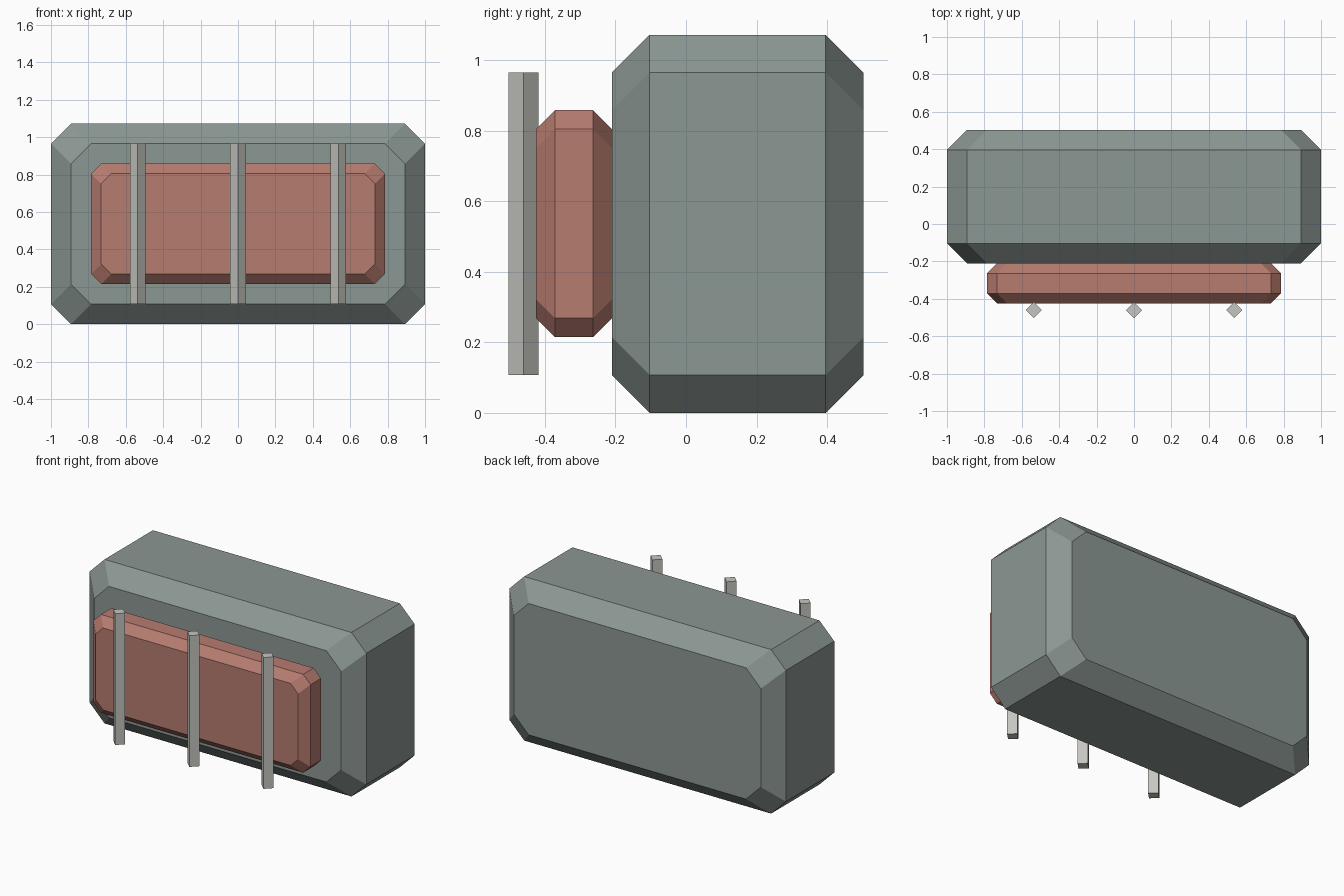
import bpy, bmesh
from math import pi

if "Cube" in bpy.data.objects:
    bpy.data.objects.remove(bpy.data.objects["Cube"])


def finish(name, bm, color):
    bmesh.ops.recalc_face_normals(bm, faces=bm.faces)
    mesh = bpy.data.meshes.new(name)
    bm.to_mesh(mesh)
    bm.free()
    obj = bpy.data.objects.new(name, mesh)
    bpy.context.collection.objects.link(obj)
    mat = bpy.data.materials.new(name + "_color")
    mat.diffuse_color = (*color, 1)
    mat.use_nodes = True
    mat.node_tree.nodes["Principled BSDF"].inputs["Base Color"].default_value = mat.diffuse_color
    mesh.materials.append(mat)
    return obj


def octagon(w, h, c, cz):
    """Rectangle outline in x/z with corners cut by c."""
    pts = [(w - c, h), (w, h - c), (w, c - h), (w - c, -h)]
    pts += [(-x, z) for x, z in reversed(pts)]
    return [(x, cz + z) for x, z in pts]


def chamfered_block(name, w, z0, z1, y0, y1, c, color):
    """Cut-corner slab whose front and back rims are chamfered by c."""
    bm = bmesh.new()
    cz, h = (z0 + z1) / 2, (z1 - z0) / 2
    rings = []
    for y, inset in ((y0, c), (y0 + c, 0), (y1 - c, 0), (y1, c)):
        outline = octagon(w - inset, h - inset, c, cz)
        rings.append([bm.verts.new((x, y, z)) for x, z in outline])
    for a, b in zip(rings, rings[1:]):
        for i in range(8):
            j = (i + 1) % 8
            bm.faces.new((a[i], a[j], b[j], b[i]))
    bm.faces.new(rings[0])
    bm.faces.new(rings[-1])
    return finish(name, bm, color)


# Main housing
chamfered_block("housing", 1.0, 0.0, 1.072, -0.21, 0.503, 0.107, (0.26, 0.31, 0.29))

# Raised red lens panel on the front
chamfered_block("lens_panel", 0.785, 0.215, 0.858, -0.425, -0.21, 0.0535, (0.47, 0.20, 0.16))

# Three diamond-section guard bars
for i, side in enumerate(("left", "middle", "right")):
    bm = bmesh.new()
    bmesh.ops.create_cone(bm, cap_ends=True, segments=4, radius1=0.0425,
                          radius2=0.0425, depth=0.858)
    # Keep the square's corners on the x and y axes
    if max(v.co.x for v in bm.verts) < 0.04:
        from mathutils import Matrix
        bmesh.ops.rotate(bm, verts=bm.verts, matrix=Matrix.Rotation(pi / 4, 3, 'Z'))
    bmesh.ops.translate(bm, verts=bm.verts, vec=((i - 1) * 0.536, -0.4605, 0.536))
    finish("guard_bar_" + side, bm, (0.56, 0.56, 0.53))
